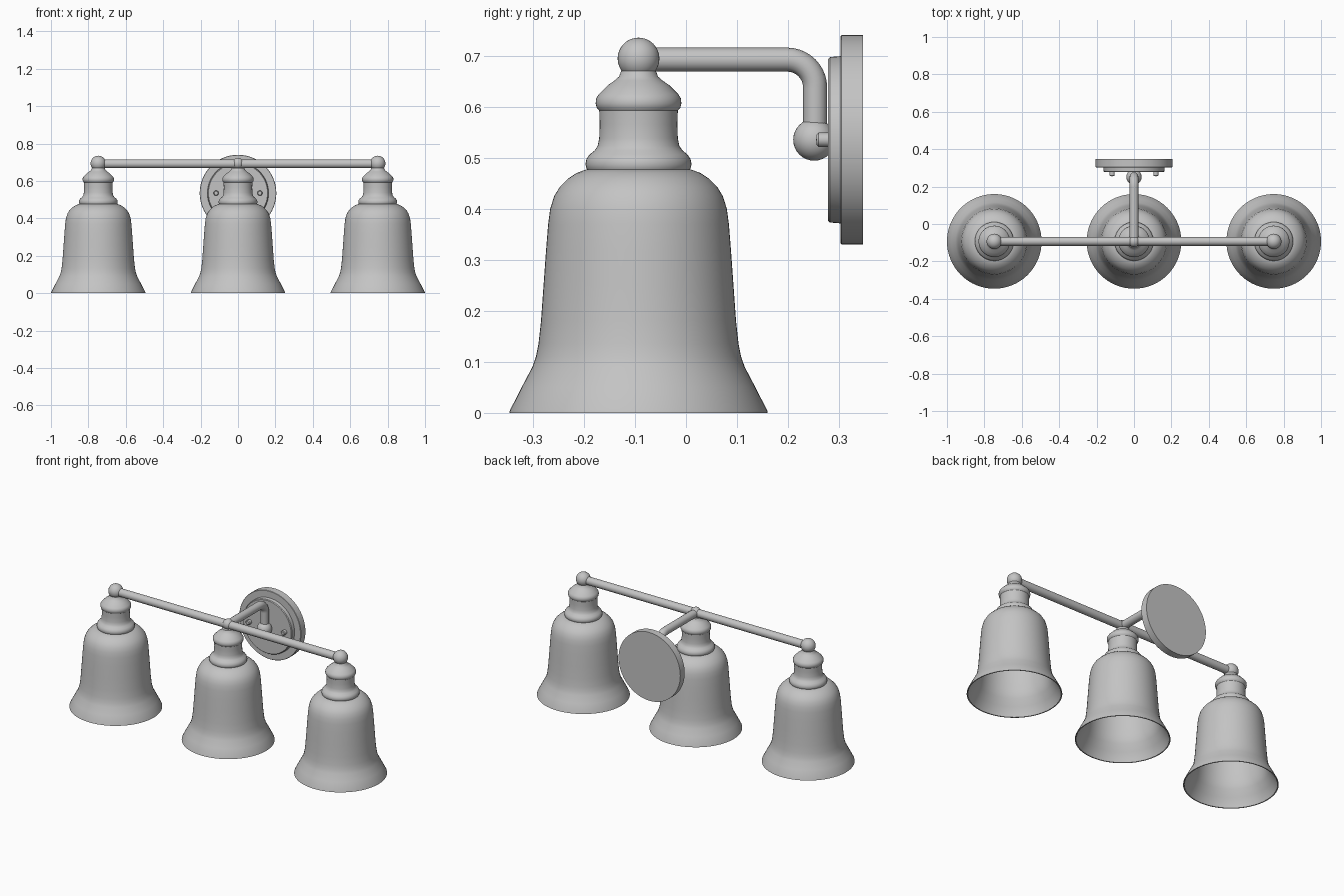
import bpy, bmesh, math
from mathutils import Matrix, Vector

if "Cube" in bpy.data.objects:
    bpy.data.objects.remove(bpy.data.objects["Cube"])

metal = bpy.data.materials.new("soft_grey")
metal.diffuse_color = (0.55, 0.55, 0.55, 1)
metal.use_nodes = True
metal.node_tree.nodes["Principled BSDF"].inputs["Base Color"].default_value = metal.diffuse_color

SHADE_Y, BAR_Z, PLATE_Z, SPACING = -0.093, 0.692, 0.535, 0.747


def finish(ob, angle=35):
    ob.data.materials.clear()
    ob.data.materials.append(metal)
    bpy.ops.object.select_all(action='DESELECT')
    ob.select_set(True)
    bpy.context.view_layer.objects.active = ob
    bpy.ops.object.shade_smooth_by_angle(angle=math.radians(angle))
    return ob


def lathe(name, profile, loc, axis='Z', seg=48, angle=35):
    """Revolve (radius, height) points; axis Y points the height along +y."""
    bm = bmesh.new()
    rings = []
    for r, h in profile:
        if r == 0:
            rings.append([bm.verts.new((0, 0, h))])
        else:
            rings.append([bm.verts.new((r * math.cos(2 * math.pi * i / seg),
                                        r * math.sin(2 * math.pi * i / seg), h))
                          for i in range(seg)])
    for a, b in zip(rings, rings[1:]):
        for i in range(seg):
            j = (i + 1) % seg
            if len(a) == 1:
                bm.faces.new((a[0], b[i], b[j]))
            elif len(b) == 1:
                bm.faces.new((a[i], a[j], b[0]))
            else:
                bm.faces.new((a[i], a[j], b[j], b[i]))
    bmesh.ops.recalc_face_normals(bm, faces=bm.faces)
    rot = Matrix.Rotation(-math.pi / 2, 4, 'X') if axis == 'Y' else Matrix()
    bm.transform(Matrix.Translation(Vector(loc)) @ rot)
    me = bpy.data.meshes.new(name)
    bm.to_mesh(me)
    bm.free()
    ob = bpy.data.objects.new(name, me)
    bpy.context.collection.objects.link(ob)
    return finish(ob, angle)


def ball(name, loc, r):
    n = 16
    pts = [(0 if k in (0, n) else r * math.sin(math.pi * k / n),
            -r * math.cos(math.pi * k / n)) for k in range(n + 1)]
    return lathe(name, pts, loc, seg=32, angle=60)


def tube(name, points, r):
    cu = bpy.data.curves.new(name, 'CURVE')
    cu.dimensions = '3D'
    cu.bevel_depth, cu.bevel_resolution, cu.use_fill_caps = r, 6, True
    sp = cu.splines.new('POLY')
    sp.points.add(len(points) - 1)
    for p, co in zip(sp.points, points):
        p.co = (*co, 1)
    ob = bpy.data.objects.new(name, cu)
    bpy.context.collection.objects.link(ob)
    bpy.ops.object.select_all(action='DESELECT')
    ob.select_set(True)
    bpy.context.view_layer.objects.active = ob
    bpy.ops.object.convert(target='MESH')
    return finish(bpy.context.object, 40)


# Bell shade: thin wall, open at the bottom
shade_outer = [(0.253, 0), (0.252, 0.005), (0.229, 0.05), (0.208, 0.09), (0.201, 0.11),
               (0.196, 0.135), (0.191, 0.18), (0.186, 0.25), (0.181, 0.32), (0.177, 0.37),
               (0.173, 0.40), (0.165, 0.425), (0.154, 0.443), (0.138, 0.459),
               (0.121, 0.470), (0.102, 0.477)]
shade_inner = [(r - 0.006, max(0, z - (0.006 if z > 0.4 else 0)))
               for r, z in reversed(shade_outer)]
shade = [(0, 0.477)] + shade_outer[::-1] + shade_inner[::-1] + [(0, 0.471)]

# Stepped socket cap above the shade
cap = [(0, 0.472), (0.098, 0.472), (0.102, 0.479), (0.104, 0.487), (0.102, 0.497),
       (0.096, 0.506), (0.086, 0.514), (0.080, 0.523), (0.077, 0.538), (0.076, 0.565),
       (0.077, 0.592), (0.082, 0.598), (0.084, 0.606), (0.083, 0.616), (0.078, 0.624),
       (0.060, 0.642), (0.047, 0.651), (0.038, 0.659), (0.034, 0.670), (0, 0.672)]

for side, i in (("left", -1), ("centre", 0), ("right", 1)):
    at = (i * SPACING, SHADE_Y, 0)
    # Reorder the shade as one path: outer top, down to rim, up the inside
    path = [(0, 0.477)] + shade_outer[::-1] + shade_inner[::-1] + [(0, 0.471)]
    lathe(side + "_shade", path, at, seg=64)
    lathe(side + "_socket_cap", cap, at)
    ball(side + "_bar_ball", (at[0], SHADE_Y, 0.694), 0.041 if i else 0.030)

# Cross bar and bent wall arm
tube("cross_bar", [(-SPACING, SHADE_Y, BAR_Z), (SPACING, SHADE_Y, BAR_Z)], 0.0235)
bend, arm_y = 0.055, 0.253
arc = [(0, arm_y - bend + bend * math.sin(t), BAR_Z - bend + bend * math.cos(t))
       for t in (math.pi / 2 * k / 10 for k in range(11))]
tube("wall_arm", [(0, SHADE_Y, BAR_Z)] + arc + [(0, arm_y, PLATE_Z)], 0.0235)
ball("arm_end_ball", (0, 0.251, PLATE_Z), 0.041)
lathe("arm_stub", [(0, 0), (0.015, 0), (0.015, 0.035), (0, 0.035)],
      (0, 0.253, PLATE_Z), 'Y', 24)

# Round wall plate with a raised inner disc
lathe("wall_plate", [(0, 0), (0.203, 0), (0.205, 0.002), (0.205, 0.044), (0, 0.044)],
      (0, 0.303, PLATE_Z), 'Y', 64)
lathe("plate_disc", [(0, 0), (0.158, 0), (0.162, 0.004), (0.164, 0.027), (0, 0.027)],
      (0, 0.278, PLATE_Z), 'Y', 64)

# Two round-headed screws
for side, s in (("left", -1), ("right", 1)):
    lathe(side + "_screw", [(0, 0), (0.010, 0.001), (0.014, 0.005), (0.014, 0.03), (0, 0.03)],
          (s * 0.117, 0.255, PLATE_Z), 'Y', 20)
